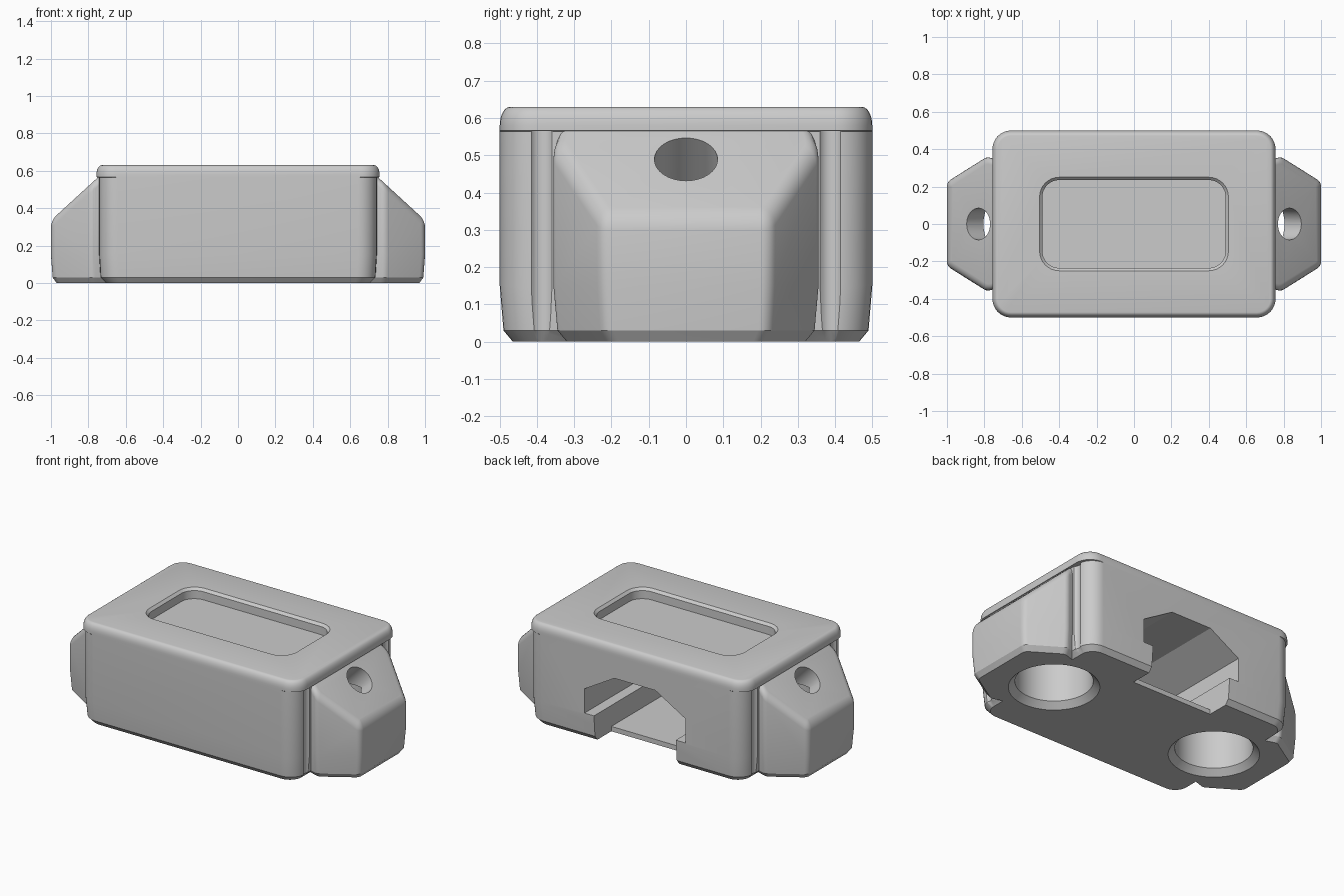
import bpy, bmesh, math
from mathutils import Vector, Matrix

old = bpy.data.objects.get("Cube")
if old:
    bpy.data.objects.remove(old)

grey = bpy.data.materials.new("plain_grey")
grey.use_nodes = True
colour = (0.6, 0.6, 0.6, 1)
grey.diffuse_color = colour
grey.node_tree.nodes["Principled BSDF"].inputs["Base Color"].default_value = colour


def rounded(points, r, n=6):
    """Round the corners of a polygon with tangent arcs."""
    out = []
    pts = [Vector(p) for p in points]
    for i, p in enumerate(pts):
        a = (pts[i - 1] - p).normalized()
        b = (pts[(i + 1) % len(pts)] - p).normalized()
        half = a.angle(b) / 2
        centre = p + (a + b).normalized() * (r / math.sin(half))
        start = p + a * (r / math.tan(half)) - centre
        end = p + b * (r / math.tan(half)) - centre
        total = start.angle_signed(end)
        for k in range(n + 1):
            out.append(centre + Matrix.Rotation(-total * k / n, 2) @ start)
    return out


def rect(hx, hy, r, n=8):
    return rounded([(-hx, -hy), (hx, -hy), (hx, hy), (-hx, hy)], r, n)


def finish(bm, name):
    bmesh.ops.recalc_face_normals(bm, faces=bm.faces[:])
    mesh = bpy.data.meshes.new(name)
    bm.to_mesh(mesh)
    bm.free()
    mesh.materials.append(grey)
    ob = bpy.data.objects.new(name, mesh)
    bpy.context.collection.objects.link(ob)
    return ob


def loft(rings):
    """Join matching outlines, each given as (outline, z), into a solid."""
    bm = bmesh.new()
    loops = [[bm.verts.new((p[0], p[1], z)) for p in o] for o, z in rings]
    for lo, hi in zip(loops, loops[1:]):
        for i in range(len(lo)):
            bm.faces.new((lo[i - 1], lo[i], hi[i], hi[i - 1]))
    bm.faces.new(loops[0])
    bm.faces.new(loops[-1])
    return bm


def circle(r, n=48):
    return [(r * math.cos(math.tau * i / n), r * math.sin(math.tau * i / n)) for i in range(n)]


def prism(profile, y0, y1, name):
    """Extrude an x-z profile along y."""
    bm = loft([(profile, y0), (profile, y1)])
    for v in bm.verts:
        v.co = Vector((v.co.x, v.co.z, v.co.y))
    return finish(bm, name)


def combine(target, other, operation):
    mod = target.modifiers.new("combine", "BOOLEAN")
    mod.operation = operation
    mod.solver = "EXACT"
    mod.object = other
    bpy.context.view_layer.objects.active = target
    bpy.ops.object.modifier_apply(modifier=mod.name)
    bpy.data.objects.remove(other)


# Main block, with a bottom chamfer, slight belly and rounded top rim
rings = [(rect(0.705, 0.465, 0.08), 0), (rect(0.735, 0.49, 0.1), 0.03),
         (rect(0.742, 0.5, 0.1), 0.15), (rect(0.742, 0.5, 0.1), 0.564),
         (rect(0.757, 0.5, 0.1), 0.566)]
for k in range(7):
    a = math.pi / 2 * k / 6
    d = 0.028 * (1 - math.cos(a))
    rings.append((rect(0.757 - d, 0.5 - d, 0.1 - d), 0.58 + 0.05 * math.sin(a)))
housing = finish(loft(rings), "housing")


# Mounting ear with a sloping top at each end
def ear(side):
    base = rounded([(0.66, -0.32), (0.785, -0.36), (1, -0.225),
                    (1, 0.225), (0.785, 0.36), (0.66, 0.32)], 0.045)

    def shrunk(s):
        return [(0.7 + (p.x - 0.7) * s, p.y * s) for p in base]
    bm = loft([(shrunk(0.9), 0), (shrunk(0.97), 0.03), (base, 0.15), (base, 0.8)])
    normal = Vector((0.22, 0, 0.24)).normalized()
    geom = bm.verts[:] + bm.edges[:] + bm.faces[:]
    cut = bmesh.ops.bisect_plane(bm, geom=geom, plane_co=(1, 0, 0.335),
                                 plane_no=normal, clear_outer=True)
    edges = [e for e in cut["geom_cut"] if isinstance(e, bmesh.types.BMEdge)]
    bmesh.ops.contextual_create(bm, geom=edges)
    bmesh.ops.bevel(bm, geom=edges, offset=0.035, segments=4, profile=0.5,
                    affect="EDGES", clamp_overlap=False)
    for v in bm.verts:
        v.co.x *= side
    return finish(bm, "ear")


for side in (1, -1):
    combine(housing, ear(side), "UNION")

for side in (1, -1):
    # Relief grooves where the ears meet the block
    for front in (1, -1):
        groove = finish(loft([(circle(0.065, 24), -0.01), (circle(0.035, 24), 0.03),
                              (circle(0.035, 24), 0.565)]), "groove")
        groove.data.transform(Matrix.Translation((side * 0.762, front * 0.388, 0)))
        combine(housing, groove, "DIFFERENCE")
    # Round pocket underneath, with a chamfered mouth
    pocket = finish(loft([(circle(0.267), -0.01), (circle(0.22), 0.037),
                          (circle(0.22), 0.4)]), "pocket")
    pocket.data.transform(Matrix.Translation((side * 0.585, 0, 0)))
    combine(housing, pocket, "DIFFERENCE")
    # Tilted hole from the sloping ear face into the pocket
    hole = finish(loft([(circle(0.085, 32), -0.27), (circle(0.085, 32), 0.2)]), "hole")
    hole.data.transform(Matrix.Translation((side * 0.836, 0, 0.493))
                        @ Matrix.Rotation(side * math.pi / 4, 4, "Y"))
    combine(housing, hole, "DIFFERENCE")

# Shallow label recess in the top
recess = finish(loft([(rect(0.49, 0.235, 0.09), 0.565), (rect(0.49, 0.235, 0.09), 0.615),
                      (rect(0.515, 0.26, 0.115), 0.64)]), "recess")
combine(housing, recess, "DIFFERENCE")

# Stepped channel entering from the back, open at the bottom near the mouth
half = [(0.28, 0.03), (0.28, 0.16), (0.345, 0.16), (0.345, 0.31), (0.14, 0.43)]
channel = half + [(-x, z) for x, z in reversed(half)]
combine(housing, prism(channel, -0.35, 0.6, "channel"), "DIFFERENCE")
mouth = [(-0.28, -0.05), (0.28, -0.05), (0.28, 0.1), (-0.28, 0.1)]
combine(housing, prism(mouth, 0.33, 0.6, "mouth"), "DIFFERENCE")

bpy.ops.object.select_all(action="DESELECT")
housing.select_set(True)
bpy.context.view_layer.objects.active = housing
bpy.ops.object.shade_smooth_by_angle(angle=math.radians(28))
